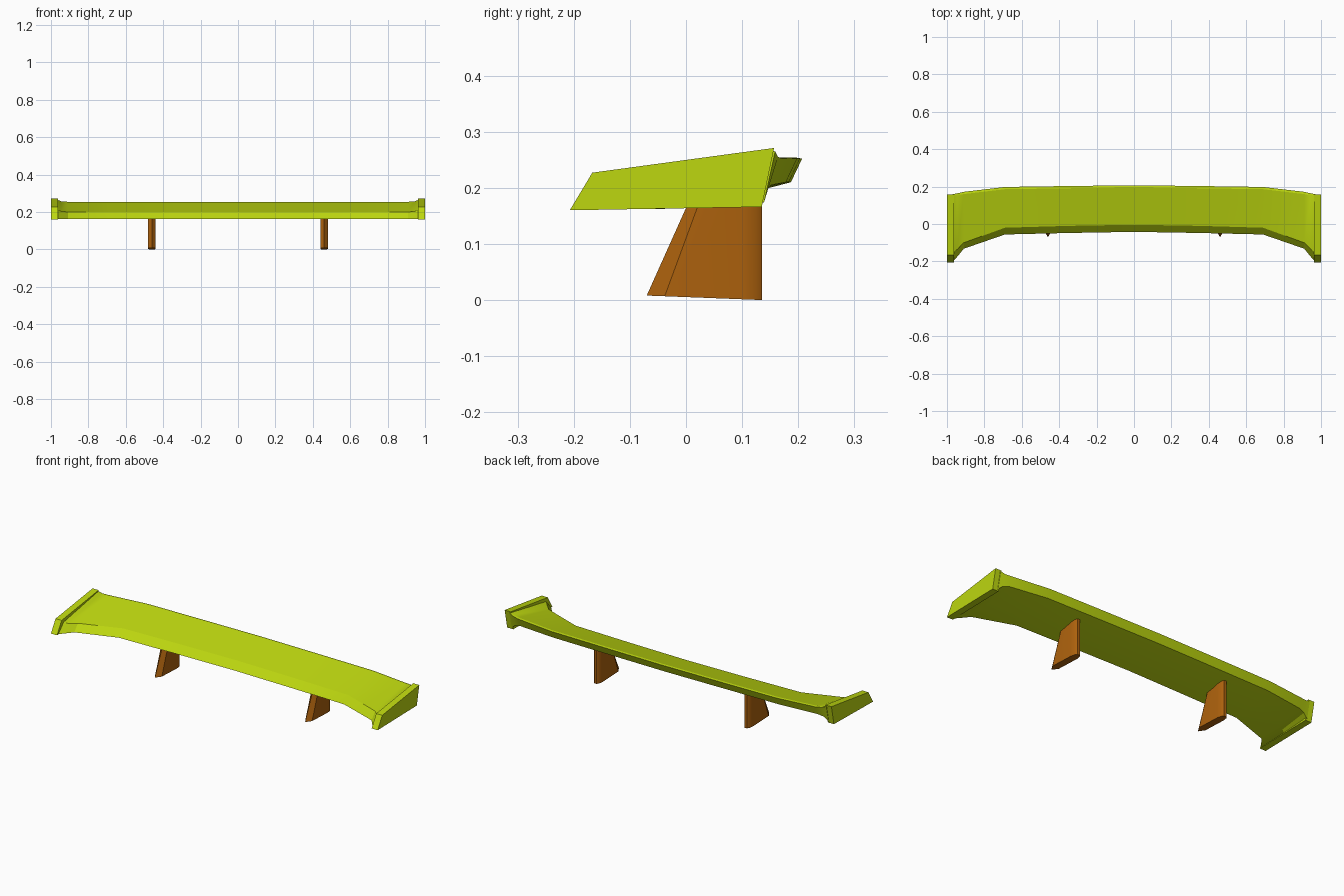
import bpy
import bmesh
from math import radians

cube = bpy.data.objects.get("Cube")
if cube:
    bpy.data.objects.remove(cube, do_unlink=True)


def make_material(name, rgb):
    mat = bpy.data.materials.new(name)
    mat.use_nodes = True
    colour = (*rgb, 1)
    mat.diffuse_color = colour
    mat.node_tree.nodes["Principled BSDF"].inputs["Base Color"].default_value = colour
    return mat


lime = make_material("lime green", (0.51, 0.68, 0.005))
orange = make_material("burnt orange", (0.42, 0.122, 0.004))


def loft(name, rings, mat, smooth_angle):
    """Join matching closed rings of points into a capped solid."""
    bm = bmesh.new()
    loops = [[bm.verts.new(p) for p in ring] for ring in rings]
    count = len(loops[0])
    for a, b in zip(loops, loops[1:]):
        for i in range(count):
            j = (i + 1) % count
            bm.faces.new((a[i], a[j], b[j], b[i]))
    bm.faces.new(loops[0])
    bm.faces.new(loops[-1])
    bmesh.ops.recalc_face_normals(bm, faces=bm.faces)
    mesh = bpy.data.meshes.new(name)
    bm.to_mesh(mesh)
    bm.free()
    mesh.materials.append(mat)
    obj = bpy.data.objects.new(name, mesh)
    bpy.context.collection.objects.link(obj)
    bpy.ops.object.select_all(action='DESELECT')
    obj.select_set(True)
    bpy.context.view_layer.objects.active = obj
    bpy.ops.object.shade_smooth_by_angle(angle=radians(smooth_angle))
    return obj


def wing_section(x, front, lip, back, rise, drop):
    """Closed aerofoil section: sloped nose, rising top, undercut tail."""
    tail = back - 0.02
    return [
        (x, front, 0.162),
        (x, lip, 0.2 + rise),
        (x, back - 0.012, 0.254 + rise),
        (x, back, 0.252 + rise),
        (x, tail, 0.21 - drop),
        (x, front + (tail - front) * 0.5, 0.18 - drop * 0.4),
    ]


# Main wing, swept forward and flared into the end plates
half = [
    (0.0, -0.042, -0.004, 0.207, 0, 0),
    (0.35, -0.048, -0.01, 0.203, 0, 0),
    (0.69, -0.056, -0.02, 0.198, 0, 0),
    (0.91, -0.132, -0.1, 0.172, 0, 0.005),
    (0.945, -0.175, -0.135, 0.164, 0.003, 0.014),
    (0.97, -0.203, -0.155, 0.159, 0.013, 0.036),
]
stations = [(-s[0], *s[1:]) for s in reversed(half[1:])] + half
loft("wing", [wing_section(*s) for s in stations], lime, 20)

# End plates and support posts on both sides
plate = [(-0.207, 0.16), (-0.167, 0.227), (0.157, 0.271), (0.135, 0.166)]


def post_ring(cx, nose, shoulder, z_nose, z_tail):
    outline = [(0, nose), (0.02, shoulder), (0.02, 0.1), (0.015, 0.125), (0.007, 0.135)]
    outline += [(-x, y) for x, y in reversed(outline[1:])]
    slope = (z_tail - z_nose) / (0.135 - nose)
    return [(cx + x, y, z_nose + (y - nose) * slope) for x, y in outline]


for side, sign in (("left", 1), ("right", -1)):
    loft(f"{side}_end_plate",
         [[(sign * x, y, z) for y, z in plate] for x in (0.963, 1.0)], lime, 10)
    loft(f"{side}_support_post",
         [post_ring(sign * 0.46, -0.07, -0.038, 0.008, 0),
          post_ring(sign * 0.46, 0.008, 0.028, 0.182, 0.208)], orange, 35)
